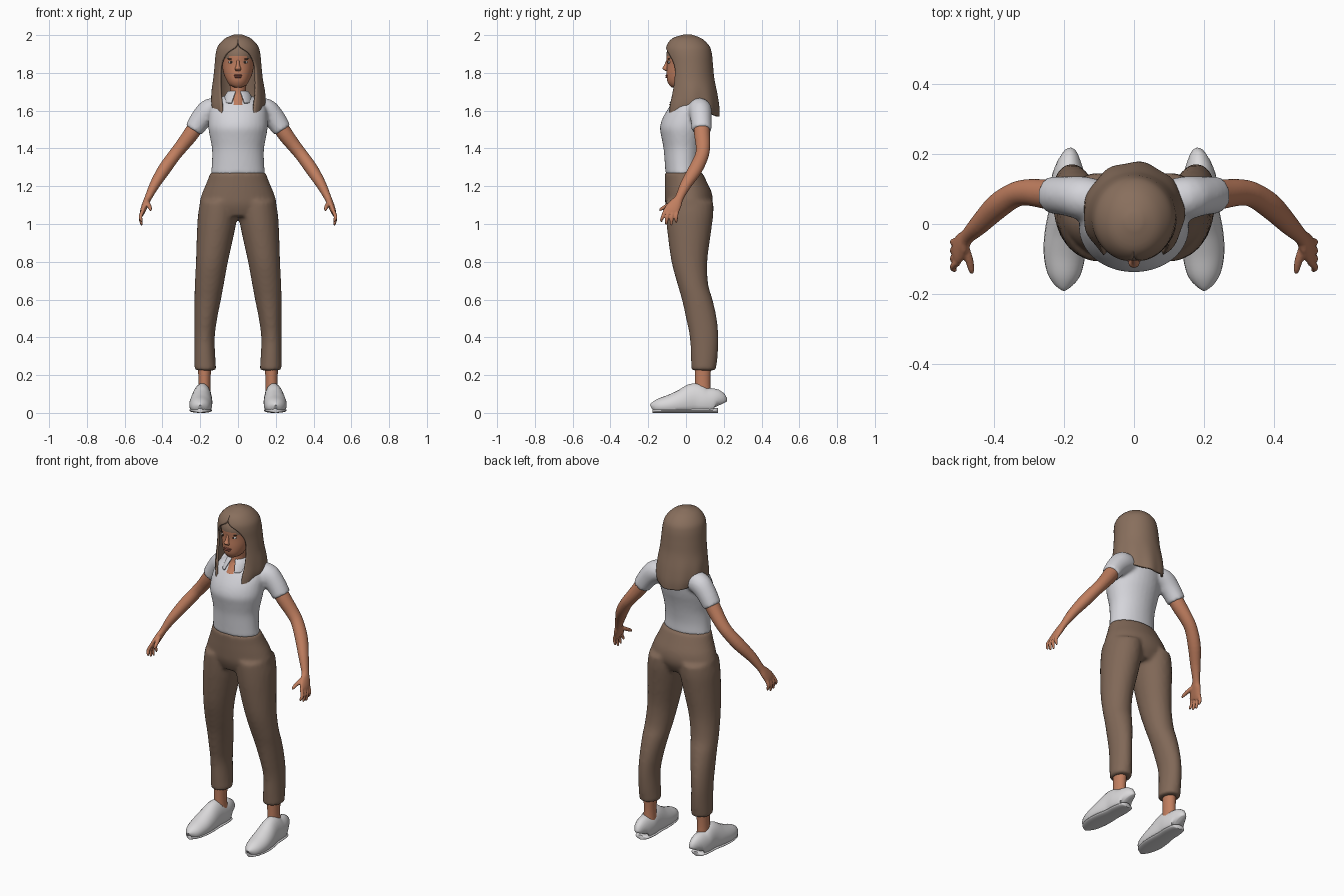
import bpy, bmesh
from math import sin, cos, pi, radians
from mathutils import Vector

cube = bpy.data.objects.get("Cube")
if cube:
    bpy.data.objects.remove(cube)


def material(name, r, g, b):
    m = bpy.data.materials.new(name)
    m.use_nodes = True
    m.diffuse_color = (r, g, b, 1)
    m.node_tree.nodes["Principled BSDF"].inputs["Base Color"].default_value = (r, g, b, 1)
    return m


SKIN = material("warm skin", .53, .21, .115)
HAIR = material("brown hair", .25, .16, .11)
TROUSER = material("brown cloth", .22, .14, .097)
SHIRT = material("pale grey cloth", .66, .66, .7)
SHOE = material("white leather", .7, .69, .7)
LIP = material("lip red", .33, .1, .07)
EYE = material("eye white", .7, .68, .66)
DARK = material("dark brown", .05, .03, .02)


def dense(rows, steps=4):
    """Catmull-Rom interpolation of section rows."""
    rows = [Vector(r) for r in rows]
    ext = [rows[0]] + rows + [rows[-1]]
    out = []
    for a, b, c, d in zip(ext, ext[1:], ext[2:], ext[3:]):
        for k in range(steps):
            t = k / steps
            out.append(b + (c - a) * t / 2 + (a * 2 - b * 5 + c * 4 - d) * t * t / 2
                       + (b * 3 - a - c * 3 + d) * t ** 3 / 2)
    return out + [rows[-1]]


def bridge(bm, rings, closed):
    for r0, r1 in zip(rings, rings[1:]):
        n = len(r0)
        for i in range(n if closed else n - 1):
            j = (i + 1) % n
            bm.faces.new((r0[i], r0[j], r1[j], r1[i]))


def loft(bm, rows, side=1, level=False, ref=(0, 1, 0), n=24, floor=None):
    """Closed tube through rows of x, y, z, width radius, depth radius."""
    rows = dense(rows)
    pts = [Vector(r[:3]) for r in rows]
    rings = []
    for i, r in enumerate(rows):
        t = (pts[min(i + 1, len(pts) - 1)] - pts[max(i - 1, 0)]).normalized()
        if level:
            t = Vector((0, 0, 1))
        v = Vector(ref)
        v = (v - t * v.dot(t)).normalized()
        u = v.cross(t)
        ring = []
        for k in range(n):
            a = 2 * pi * k / n
            p = pts[i] + u * r[3] * cos(a) + v * r[4] * sin(a)
            if floor is not None:
                p.z = max(p.z, floor)
            ring.append(bm.verts.new((p.x * side, p.y, p.z)))
        rings.append(ring)
    bridge(bm, rings, True)
    bm.faces.new(rings[0])
    bm.faces.new(rings[-1])


def wrap(bm, rows, drop=0, ripple=0, n=56):
    """Sheet around the back, open at the front: z, centre y, rx, ry, opening degrees."""
    rings = []
    for z, cy, rx, ry, gap in dense(rows):
        low = min(1, max(0, (1.76 - z) / .15))
        a = radians(max(gap, 0))
        ring = []
        for k in range(n + 1):
            th = a + (2 * pi - 2 * a) * k / n
            w = 1 + ripple * low * sin(th * 9)
            dz = drop * low * (.5 - abs(cos(th)) * 1.3)
            ring.append(bm.verts.new((rx * w * sin(th), cy - ry * w * cos(th), z + dz)))
        rings.append(ring)
    bridge(bm, rings, False)
    bm.faces.new(rings[0])


def finish(bm, name, *mats, voxel=0, smooth=0, thick=0, rule=None):
    bmesh.ops.remove_doubles(bm, verts=bm.verts, dist=.0002)
    bmesh.ops.recalc_face_normals(bm, faces=bm.faces)
    me = bpy.data.meshes.new(name)
    bm.to_mesh(me)
    bm.free()
    for m in mats:
        me.materials.append(m)
    for p in me.polygons:
        p.use_smooth = True
        if rule:
            p.material_index = rule(p.center)
    me.set_sharp_from_angle(angle=radians(50))
    ob = bpy.data.objects.new(name, me)
    bpy.context.collection.objects.link(ob)
    if voxel:
        m = ob.modifiers.new("blend", 'REMESH')
        m.mode, m.voxel_size, m.use_smooth_shade = 'VOXEL', voxel, True
    if smooth:
        m = ob.modifiers.new("soften", 'SMOOTH')
        m.factor, m.iterations = .5, smooth
    if thick:
        m = ob.modifiers.new("thickness", 'SOLIDIFY')
        m.thickness, m.offset = thick, 0
    return ob


def blob(name, mat, loc, size):
    bm = bmesh.new()
    bmesh.ops.create_uvsphere(bm, u_segments=16, v_segments=10, radius=1)
    for v in bm.verts:
        v.co = Vector([c * s + o for c, s, o in zip(v.co, size, loc)])
    finish(bm, name, mat)


def stack(rows):
    """Centred level sections from z, half width, front y, back y."""
    return [(0, (f + b) / 2, z, rx, (b - f) / 2) for z, rx, f, b in rows]


# Trousers: hips and two legs blended together
bm = bmesh.new()
loft(bm, stack([(1.04, .16, -.085, .11), (1.1, .203, -.108, .14), (1.16, .191, -.112, .138),
                (1.22, .166, -.112, .112), (1.275, .146, -.112, .085)]), level=True, n=32)
LEG = [(.225, .115, .231, .028, .158), (.3, .12, .231, .025, .168), (.4, .123, .231, .02, .172),
       (.5, .11, .231, 0, .163), (.6, .09, .231, -.022, .141), (.68, .075, .229, -.045, .118),
       (.8, .053, .223, -.077, .113), (.95, .02, .218, -.098, .132),
       (1.05, .002, .212, -.106, .145), (1.12, 0, .2, -.108, .145)]
for s in (1, -1):
    loft(bm, [((a + b) / 2, (f + k) / 2, z, (b - a) / 2, (k - f) / 2) for z, a, b, f, k in LEG],
         s, level=True)
finish(bm, "trousers", TROUSER, voxel=.011, smooth=5)

# Shirt: torso and sleeves blended together
bm = bmesh.new()
loft(bm, stack([(1.262, .143, -.108, .076), (1.33, .138, -.113, .076), (1.4, .138, -.119, .086),
                (1.46, .149, -.13, .1), (1.51, .157, -.138, .115), (1.56, .156, -.124, .126),
                (1.61, .15, -.095, .132), (1.65, .125, -.065, .125), (1.68, .07, -.03, .09)]),
     level=True, n=32)
for s in (1, -1):
    loft(bm, [(.08, .06, 1.605, .055, .058), (.145, .074, 1.603, .063, .062),
              (.195, .08, 1.556, .057, .056), (.235, .083, 1.497, .05, .053)], s)
finish(bm, "shirt", SHIRT, voxel=.01, smooth=4)

# Shirt collar
bm = bmesh.new()
wrap(bm, [(1.7, .012, .05, .055, 14), (1.68, .01, .066, .072, 18), (1.64, .008, .078, .102, 26)])
finish(bm, "collar", SHIRT, thick=.007)

# Arms with hands, ankles and shoes
for s, side in ((1, "left"), (-1, "right")):
    bm = bmesh.new()
    loft(bm, [(.2, .08, 1.55, .042, .043), (.25, .085, 1.475, .041, .042),
              (.3, .09, 1.41, .036, .038), (.34, .083, 1.36, .034, .036),
              (.39, .05, 1.29, .034, .037), (.44, 0, 1.21, .027, .03),
              (.475, -.035, 1.14, .019, .023), (.488, -.053, 1.11, .018, .033),
              (.502, -.075, 1.075, .015, .04), (.509, -.085, 1.052, .01, .036)], s)
    for i in range(4):
        y0, y1 = -.114 + .021 * i, -.13 + .026 * i
        z1 = (1.01, .995, .992, 1.005)[i]
        loft(bm, [(.502, y0 + .005, 1.075, .01, .01), (.516, (y0 + y1) / 2, 1.04, .01, .01),
                  (.512, y1, z1 + .012, .008, .008), (.508, y1, z1, .004, .004)], s, n=10)
    loft(bm, [(.484, -.065, 1.115, .012, .014), (.47, -.103, 1.095, .011, .012),
              (.464, -.13, 1.08, .009, .009), (.462, -.142, 1.07, .004, .004)],
         s, ref=(1, 0, 0), n=10)
    finish(bm, side + "_arm", SKIN, voxel=.0045, smooth=2)

    bm = bmesh.new()
    loft(bm, [(.178, .09, .07, .036, .045), (.178, .088, .16, .032, .041),
              (.176, .09, .27, .036, .044)], s, level=True)
    finish(bm, side + "_ankle", SKIN)

    SHAPE = [(.185, .168, .02, .09), (.186, .155, .042, .125), (.188, .1, .052, .135),
             (.19, .045, .052, .157), (.195, -.02, .059, .125), (.198, -.08, .06, .098),
             (.199, -.135, .05, .078), (.2, -.165, .033, .06), (.2, -.178, .012, .045)]
    bm = bmesh.new()
    loft(bm, [(x, y, .42 * h, w, .58 * h) for x, y, w, h in SHAPE], s, ref=(0, 0, 1), floor=.012)
    finish(bm, side + "_shoe", SHOE)
    bm = bmesh.new()
    loft(bm, [(x, y, .013, w, .013) for x, y, w, h in SHAPE], s, ref=(0, 0, 1), floor=0)
    finish(bm, side + "_sole", SHOE)

# Neck
bm = bmesh.new()
loft(bm, [(0, .0, 1.63, .05, .09), (0, .004, 1.665, .045, .065), (0, .005, 1.7, .043, .05),
          (0, 0, 1.77, .045, .05)], level=True)
finish(bm, "neck", SKIN)

# Head, with the fringe as its upper faces
bm = bmesh.new()
loft(bm, stack([(1.722, .015, -.075, -.03), (1.735, .042, -.088, .0), (1.76, .06, -.1, .04),
                (1.8, .077, -.103, .085), (1.85, .085, -.101, .1), (1.9, .088, -.104, .105),
                (1.94, .08, -.088, .09), (1.965, .055, -.055, .06), (1.975, .02, -.02, .02)]),
     level=True, n=32)
finish(bm, "head", SKIN, HAIR, rule=lambda c: int(c.z > 1.888 - .12 * abs(c.x) or c.y > .02))

# Facial features
bm = bmesh.new()
loft(bm, [(0, -.092, 1.872, .007, .01), (0, -.104, 1.84, .01, .012),
          (0, -.111, 1.823, .016, .014), (0, -.1, 1.81, .012, .008)], level=True, n=12)
finish(bm, "nose", SKIN)
blob("upper_lip", LIP, (0, -.1, 1.787), (.025, .009, .005))
blob("lower_lip", LIP, (0, -.1, 1.778), (.02, .01, .006))
for s, side in ((1, "left"), (-1, "right")):
    blob(side + "_eye", EYE, (s * .036, -.088, 1.857), (.015, .008, .007))
    blob(side + "_iris", DARK, (s * .036, -.094, 1.857), (.006, .004, .006))
    blob(side + "_brow", DARK, (s * .038, -.09, 1.874), (.019, .006, .003))

# Long hair, open around the face
bm = bmesh.new()
wrap(bm, [(1.997, .008, .02, .02, 0), (1.977, .005, .066, .075, 0), (1.94, .01, .1, .108, 4),
          (1.9, .014, .112, .117, 32), (1.84, .02, .118, .117, 48), (1.77, .024, .125, .12, 48),
          (1.7, .03, .135, .13, 42), (1.64, .03, .138, .14, 37), (1.6, .028, .132, .142, 38)],
     drop=.04, ripple=.022)
finish(bm, "hair", HAIR, thick=.012)
